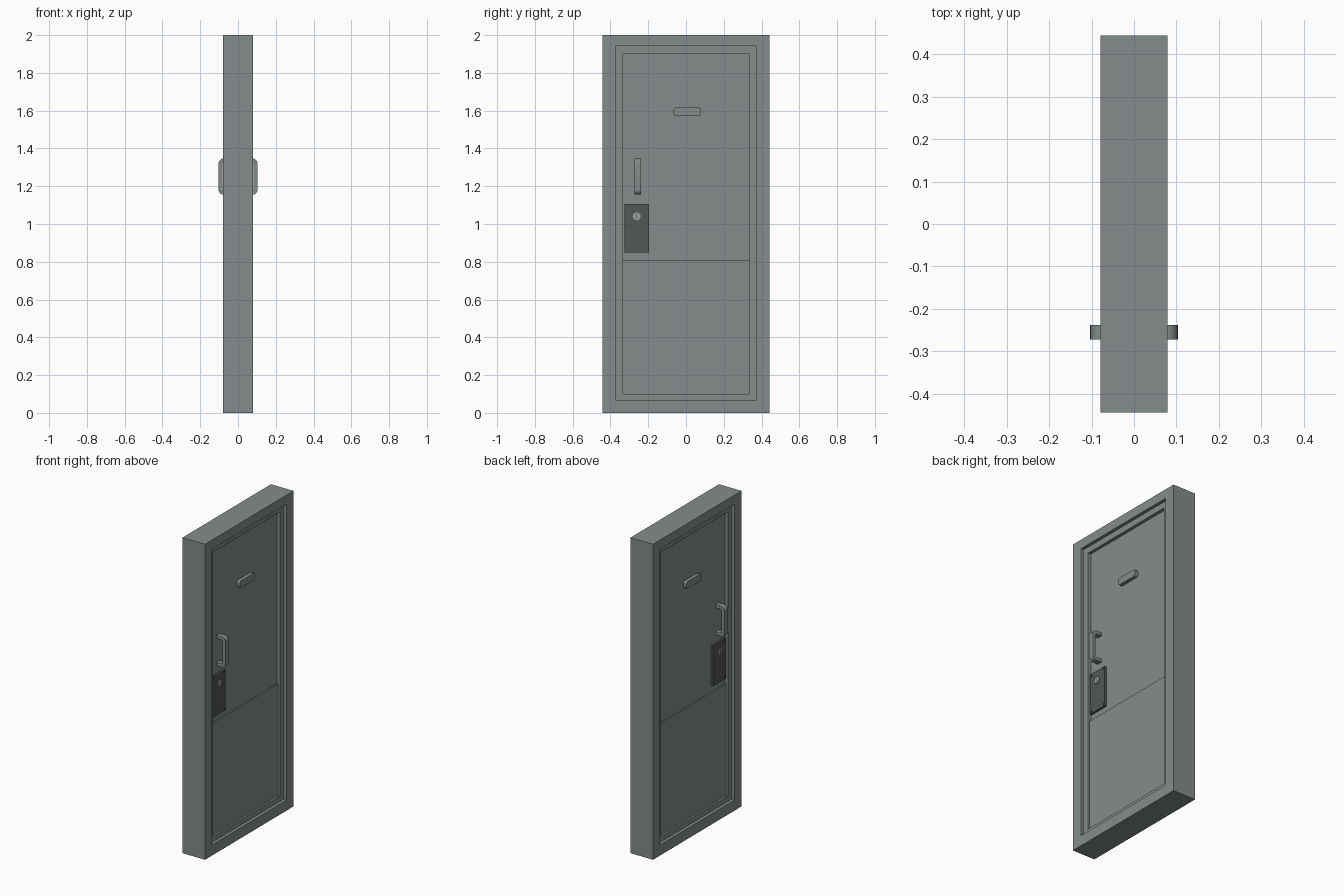
import bpy, bmesh, math
from mathutils import Matrix, Vector

old = bpy.data.objects.get("Cube")
if old:
    bpy.data.objects.remove(old, do_unlink=True)


def material(name, rgb):
    m = bpy.data.materials.new(name)
    m.use_nodes = True
    m.diffuse_color = (*rgb, 1)
    bsdf = next(n for n in m.node_tree.nodes if n.type == "BSDF_PRINCIPLED")
    bsdf.inputs["Base Color"].default_value = (*rgb, 1)
    return m


PAINT = material("grey_paint", (0.23, 0.262, 0.257))
DARK = material("dark_metal", (0.085, 0.095, 0.093))
STEEL = material("light_steel", (0.34, 0.36, 0.36))
BLACK = material("keyhole_black", (0.02, 0.02, 0.02))


def finish(bm, name, mat, both_sides=False, smooth=False):
    bmesh.ops.recalc_face_normals(bm, faces=bm.faces)
    me = bpy.data.meshes.new(name)
    bm.to_mesh(me)
    bm.free()
    me.materials.append(mat)
    ob = bpy.data.objects.new(name, me)
    bpy.context.collection.objects.link(ob)
    if smooth:
        bpy.ops.object.select_all(action="DESELECT")
        ob.select_set(True)
        bpy.context.view_layer.objects.active = ob
        bpy.ops.object.shade_smooth_by_angle(angle=math.radians(40))
    if both_sides:
        ob.modifiers.new("other_side", "MIRROR").use_axis[0] = True
    return ob


def add_box(bm, x, y, z):
    """Box from (low, high) pairs on each axis."""
    lo, hi = zip(x, y, z)
    size = [b - a for a, b in zip(lo, hi)]
    mid = [(a + b) / 2 for a, b in zip(lo, hi)]
    mat = Matrix.Translation(mid) @ Matrix.Diagonal((*size, 1))
    return bmesh.ops.create_cube(bm, size=1, matrix=mat)["verts"]


def box(name, mat, x, y, z, both_sides=True):
    bm = bmesh.new()
    add_box(bm, x, y, z)
    return finish(bm, name, mat, both_sides)


def add_disc(bm, x0, x1, y, z, r, sides):
    mat = Matrix.Translation(((x0 + x1) / 2, y, z)) @ Matrix.Rotation(math.pi / 2, 4, "Y")
    bmesh.ops.create_cone(bm, cap_ends=True, segments=sides, radius1=r, radius2=r,
                          depth=x1 - x0, matrix=mat)


def ring(name, half_x, outer, inner):
    """Rectangular surround; outer and inner are (half width, bottom, top)."""
    bm = bmesh.new()
    loops = []
    for x, (w, b, t) in ((-half_x, outer), (half_x, outer), (half_x, inner), (-half_x, inner)):
        loops.append([bm.verts.new((x, y, z)) for y, z in ((-w, b), (w, b), (w, t), (-w, t))])
    for k in range(4):
        a, b = loops[k], loops[(k + 1) % 4]
        for i in range(4):
            j = (i + 1) % 4
            bm.faces.new((a[i], a[j], b[j], b[i]))
    return finish(bm, name, PAINT)


def arc(cx, cz, r, start, steps=6):
    """Quarter circle in x and z, turning anticlockwise."""
    return [(cx + r * math.cos(start + math.pi / 2 * i / steps),
             cz + r * math.sin(start + math.pi / 2 * i / steps)) for i in range(steps + 1)]


# Stepped surround and door leaf
OUTER, REBATE, STOP = (0.443, 0, 2), (0.373, 0.067, 1.942), (0.334, 0.1, 1.903)
ring("door_frame", 0.079, OUTER, REBATE)
ring("door_stop", 0.059, REBATE, STOP)
FACE = 0.039
box("door_leaf", PAINT, (-FACE, FACE), (-STOP[0], STOP[0]), STOP[1:], False)
box("kick_plate", PAINT, (FACE, FACE + 0.008), (-STOP[0], STOP[0]), (STOP[1], 0.81))

# Viewing slot cover with rounded corners
bm = bmesh.new()
add_box(bm, (FACE, FACE + 0.022), (-0.065, 0.08), (1.572, 1.616))
corners = [e for e in bm.edges if abs(e.verts[0].co.x - e.verts[1].co.x) > 0.01]
bmesh.ops.bevel(bm, geom=corners, offset=0.01, segments=3, profile=0.5, affect="EDGES")
finish(bm, "slot_cover", PAINT, True, True)

# Pull handle: bent flat bar
LOW, HIGH, REACH, THICK, R = 1.155, 1.347, 0.103, 0.02, 0.027
r = R - THICK + 0.003
path = [(FACE, LOW)]
path += arc(REACH - R, LOW + R, R, -math.pi / 2)
path += arc(REACH - R, HIGH - R, R, 0)
path += [(FACE, HIGH), (FACE, HIGH - THICK)]
path += arc(REACH - THICK - r, HIGH - THICK - r, r, 0)[::-1]
path += arc(REACH - THICK - r, LOW + THICK + r, r, -math.pi / 2)[::-1]
path += [(FACE, LOW + THICK)]
bm = bmesh.new()
side = bm.faces.new([bm.verts.new((x, -0.272, z)) for x, z in path])
grown = bmesh.ops.extrude_face_region(bm, geom=[side])["geom"]
bmesh.ops.translate(bm, vec=Vector((0, 0.034, 0)),
                    verts=[v for v in grown if isinstance(v, bmesh.types.BMVert)])
finish(bm, "pull_handle", PAINT, True, True)

# Lock plate with corner screws, cylinder and keyhole
LOCK_Y, PLATE = -0.261, FACE + 0.013
box("lock_plate", DARK, (FACE, PLATE), (LOCK_Y - 0.064, LOCK_Y + 0.064), (0.848, 1.107))
bm = bmesh.new()
for y in (LOCK_Y - 0.053, LOCK_Y + 0.053):
    for z in (0.861, 1.093):
        add_disc(bm, PLATE, PLATE + 0.003, y, z, 0.007, 12)
finish(bm, "plate_screws", DARK, True, True)
bm = bmesh.new()
add_disc(bm, PLATE, PLATE + 0.006, LOCK_Y, 1.041, 0.021, 24)
finish(bm, "lock_cylinder", STEEL, True, True)
box("keyhole", BLACK, (PLATE + 0.006, PLATE + 0.007),
    (LOCK_Y - 0.002, LOCK_Y + 0.002), (1.03, 1.052))
